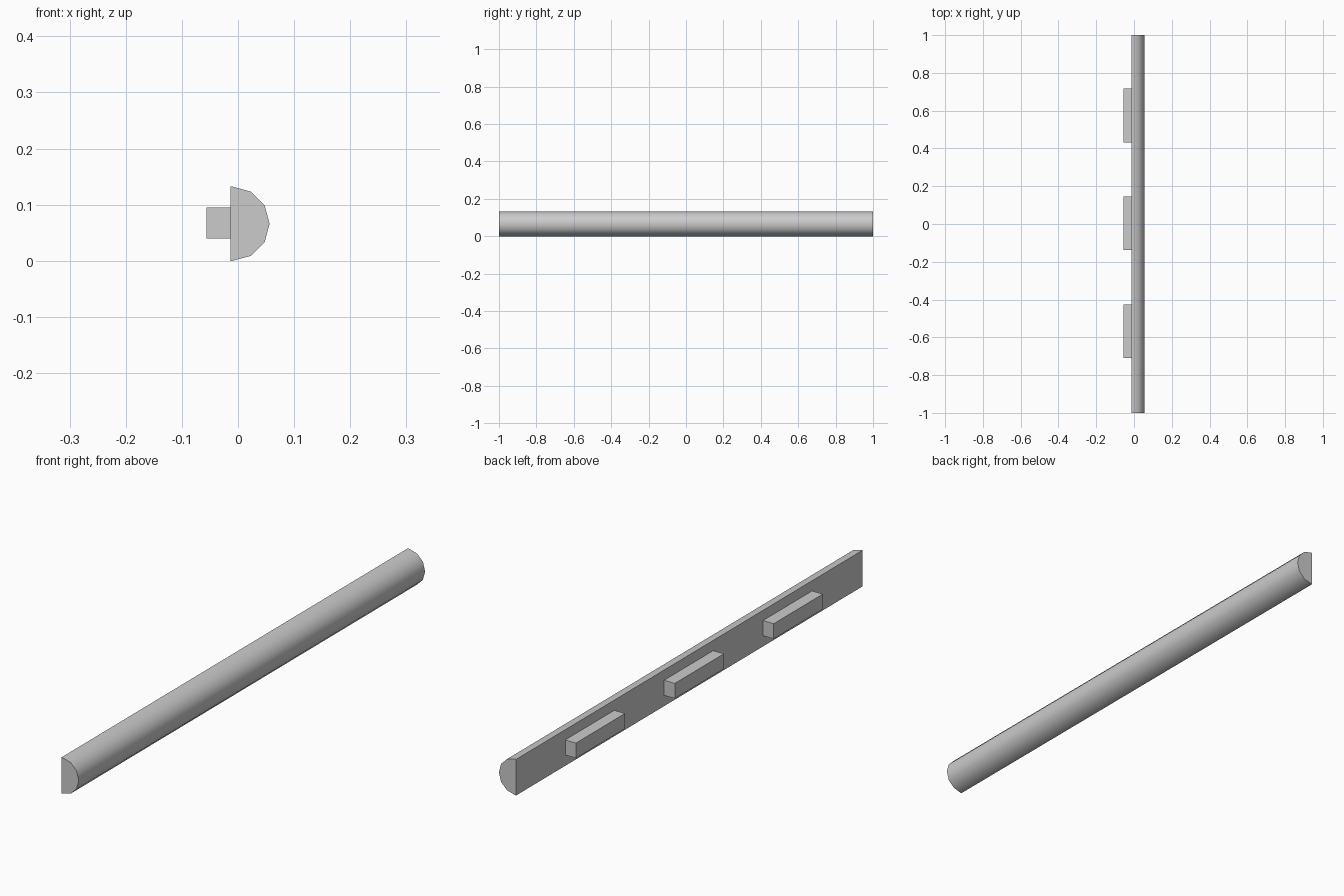
import bpy, bmesh
from math import sin, cos, pi

if "Cube" in bpy.data.objects:
    bpy.data.objects.remove(bpy.data.objects["Cube"])

BACK, CX, R = -0.0135, -0.0097, 0.066   # flat back, arc centre, arc radius


def extrude_y(name, profile, y0, y1, smooth=False):
    """Extrude an (x, z) profile along y."""
    bm = bmesh.new()
    face = bm.faces.new([bm.verts.new((x, y0, z)) for x, z in profile])
    new = bmesh.ops.extrude_face_region(bm, geom=[face], use_keep_orig=True)
    for v in new["geom"]:
        if isinstance(v, bmesh.types.BMVert):
            v.co.y = y1
    bmesh.ops.recalc_face_normals(bm, faces=bm.faces)
    mesh = bpy.data.meshes.new(name)
    bm.to_mesh(mesh)
    bm.free()
    obj = bpy.data.objects.new(name, mesh)
    bpy.context.collection.objects.link(obj)
    if smooth:
        bpy.ops.object.select_all(action='DESELECT')
        obj.select_set(True)
        bpy.context.view_layer.objects.active = obj
        bpy.ops.object.shade_smooth_by_angle(angle=0.7)
    return obj


# Half-round rail: half of a 12-sided circle with a thin flat backing
arc = [(CX + R * cos(a), R + R * sin(a))
       for a in (-pi / 2 + i * pi / 6 for i in range(7))]
extrude_y("rail", [(BACK, 0)] + arc + [(BACK, 2 * R)], -1, 1, smooth=True)

# Three mounting blocks on the flat back
block = [(-0.0565, 0.0393), (BACK, 0.0393), (BACK, 0.0945), (-0.0565, 0.0945)]
for i in range(3):
    yc = 0.0035 + (i - 1) * 0.571
    extrude_y(f"mounting_block_{i + 1}", block, yc - 0.1418, yc + 0.1418)
